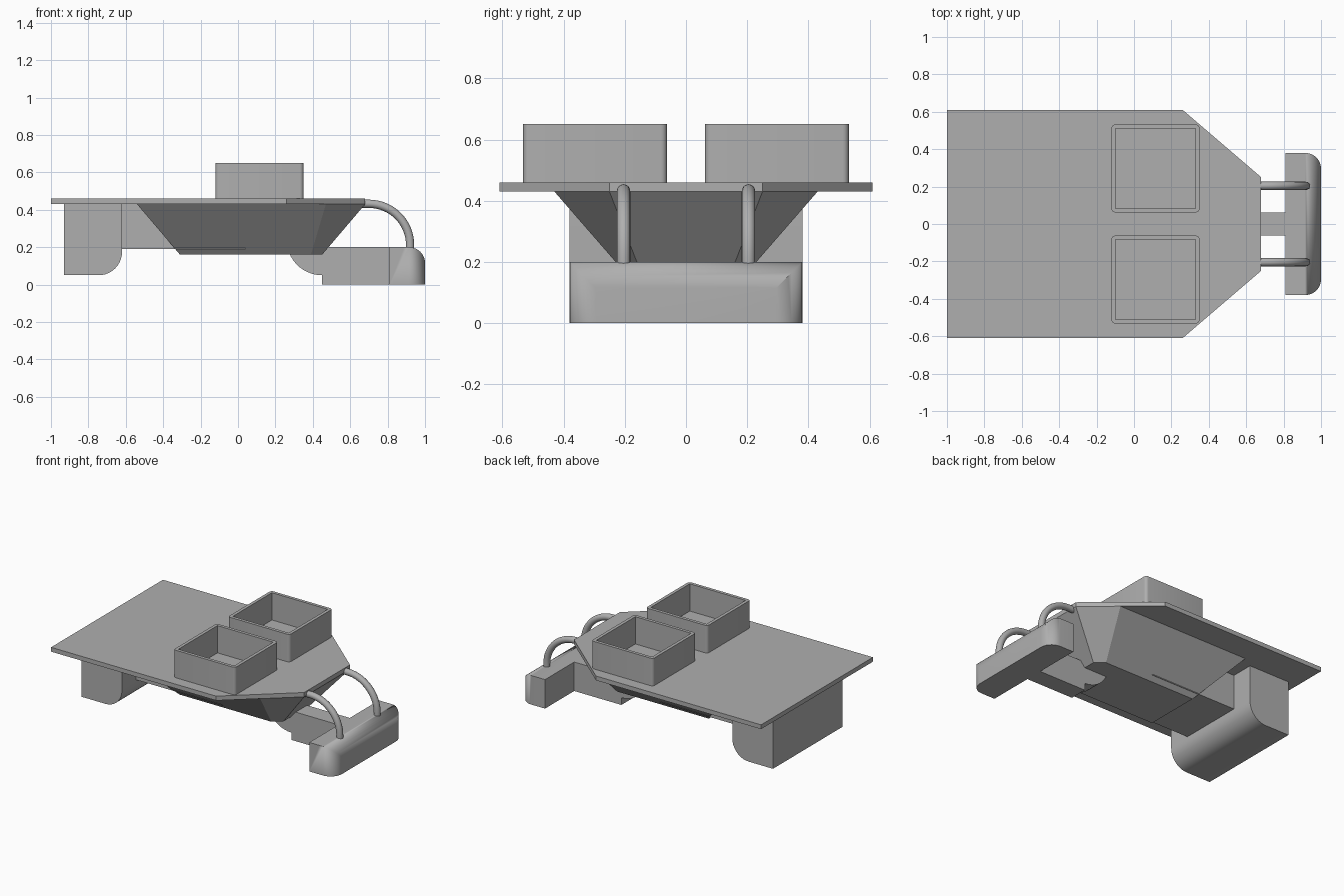
import bpy, bmesh
from math import sin, cos, radians
from mathutils import Vector

if "Cube" in bpy.data.objects:
    bpy.data.objects.remove(bpy.data.objects["Cube"], do_unlink=True)

grey = bpy.data.materials.new("plain_grey")
grey.use_nodes = True
colour = (0.43, 0.43, 0.43, 1)
grey.diffuse_color = colour
grey.node_tree.nodes["Principled BSDF"].inputs["Base Color"].default_value = colour


def finish(name, bm):
    """Turn a bmesh into a shaded object."""
    bmesh.ops.recalc_face_normals(bm, faces=bm.faces)
    mesh = bpy.data.meshes.new(name)
    bm.to_mesh(mesh)
    bm.free()
    mesh.materials.append(grey)
    obj = bpy.data.objects.new(name, mesh)
    bpy.context.collection.objects.link(obj)
    bpy.ops.object.select_all(action="DESELECT")
    obj.select_set(True)
    bpy.context.view_layer.objects.active = obj
    bpy.ops.object.shade_smooth_by_angle(angle=radians(30))
    return obj


def arc(cx, cy, r, start, end, steps=10):
    angles = [radians(start + (end - start) * i / steps) for i in range(steps + 1)]
    return [(cx + r * cos(a), cy + r * sin(a)) for a in angles]


def prism(name, outline, low, high, axis="z"):
    """Extrude an outline upward (xy outline) or along y (xz outline)."""
    bm = bmesh.new()
    place = (lambda p: (p[0], p[1], low)) if axis == "z" else (lambda p: (p[0], low, p[1]))
    face = bm.faces.new([bm.verts.new(place(p)) for p in outline])
    new = bmesh.ops.extrude_face_region(bm, geom=[face])["geom"]
    shift = Vector((0, 0, high - low)) if axis == "z" else Vector((0, high - low, 0))
    bmesh.ops.translate(bm, vec=shift, verts=[v for v in new if isinstance(v, bmesh.types.BMVert)])
    return finish(name, bm)


def mirrored(half):
    return half + [(x, -y) for x, y in reversed(half)]


def rect(x0, x1, y0, y1):
    return [(x0, y0), (x1, y0), (x1, y1), (x0, y1)]


def boolean(obj, cutter, operation):
    bpy.context.view_layer.objects.active = obj
    mod = obj.modifiers.new("cut", "BOOLEAN")
    mod.operation, mod.solver, mod.object = operation, "EXACT", cutter
    bpy.ops.object.modifier_apply(modifier=mod.name)
    bpy.data.objects.remove(cutter, do_unlink=True)


# Flat deck with a tapered nose
prism("deck", mirrored([(-1, .61), (.26, .61), (.68, .25)]), .43, .46)

# Tapered hull below the deck
bm = bmesh.new()
upper = [bm.verts.new((x, y, .43)) for x, y in mirrored([(-.54, .43), (.47, .43), (.68, .25)])]
lower = [bm.verts.new((x, y, .16)) for x, y in mirrored([(-.31, .195), (.39, .195), (.45, .145)])]
bm.faces.new(upper)
bm.faces.new(lower)
for i in range(len(upper)):
    j = (i + 1) % len(upper)
    bm.faces.new((upper[i], upper[j], lower[j], lower[i]))
finish("hull", bm)

# Rear block with a rounded lower edge, and the spar joining it to the hull
prism("rear_block", [(-.93, .43), (-.93, .05)] + arc(-.745, .175, .125, 270, 360) + [(-.62, .43)],
      -.38, .38, "y")
prism("rear_spar", rect(-.63, .04, .19, .43), -.225, .225, "y")

# Front neck with a rounded heel
prism("front_neck", [(.82, .2)] + arc(.45, .24, .19, 192, 270) + [(.45, 0), (.82, 0)],
      -.062, .062, "y")

# Front bumper: rounded plan crossed with a rounded side profile
r = .085
bumper = prism("front_bumper", mirrored([(.81, .38)] + arc(1 - r, .38 - r, r, 90, 0)), 0, .2)
profile = prism("bumper_profile", [(.7, -.1), (1, -.1)] + arc(1 - r, .2 - r, r, 0, 90) + [(.7, .2)],
                -.5, .5, "y")
boolean(bumper, profile, "INTERSECT")

# Open boxes and curved pipes, one on each side
for side, s in (("left", 1), ("right", -1)):
    mid = s * .297
    h, c = .235, .02
    x = .115
    outline = []
    for sx, sy, a in ((1, 1, 0), (-1, 1, 90), (-1, -1, 180), (1, -1, 270)):
        outline += arc(x + sx * (h - c), mid + sy * (h - c), c, a, a + 90, 5)
    box = prism("open_box_" + side, outline, .455, .65)
    w = h - .022
    hollow = prism("box_hollow", rect(x - w, x + w, mid - w, mid + w), .462, .8)
    boolean(box, hollow, "DIFFERENCE")

    # Tube swept along a quarter bend
    path = [(.64, .432)] + arc(.7, .212, .22, 90, 0, 16) + [(.92, .19)]
    bm = bmesh.new()
    rings = []
    for i, p in enumerate(path):
        a, b = path[max(i - 1, 0)], path[min(i + 1, len(path) - 1)]
        t = Vector((b[0] - a[0], 0, b[1] - a[1])).normalized()
        side_dir = Vector((0, 1, 0))
        up = t.cross(side_dir)
        centre = Vector((p[0], s * .204, p[1]))
        rings.append([bm.verts.new(centre + .022 * (side_dir * cos(k) + up * sin(k)))
                      for k in (radians(22.5 * n) for n in range(16))])
    for one, two in zip(rings, rings[1:]):
        for n in range(16):
            m = (n + 1) % 16
            bm.faces.new((one[n], one[m], two[m], two[n]))
    bm.faces.new(rings[0])
    bm.faces.new(rings[-1])
    finish("curved_pipe_" + side, bm)
